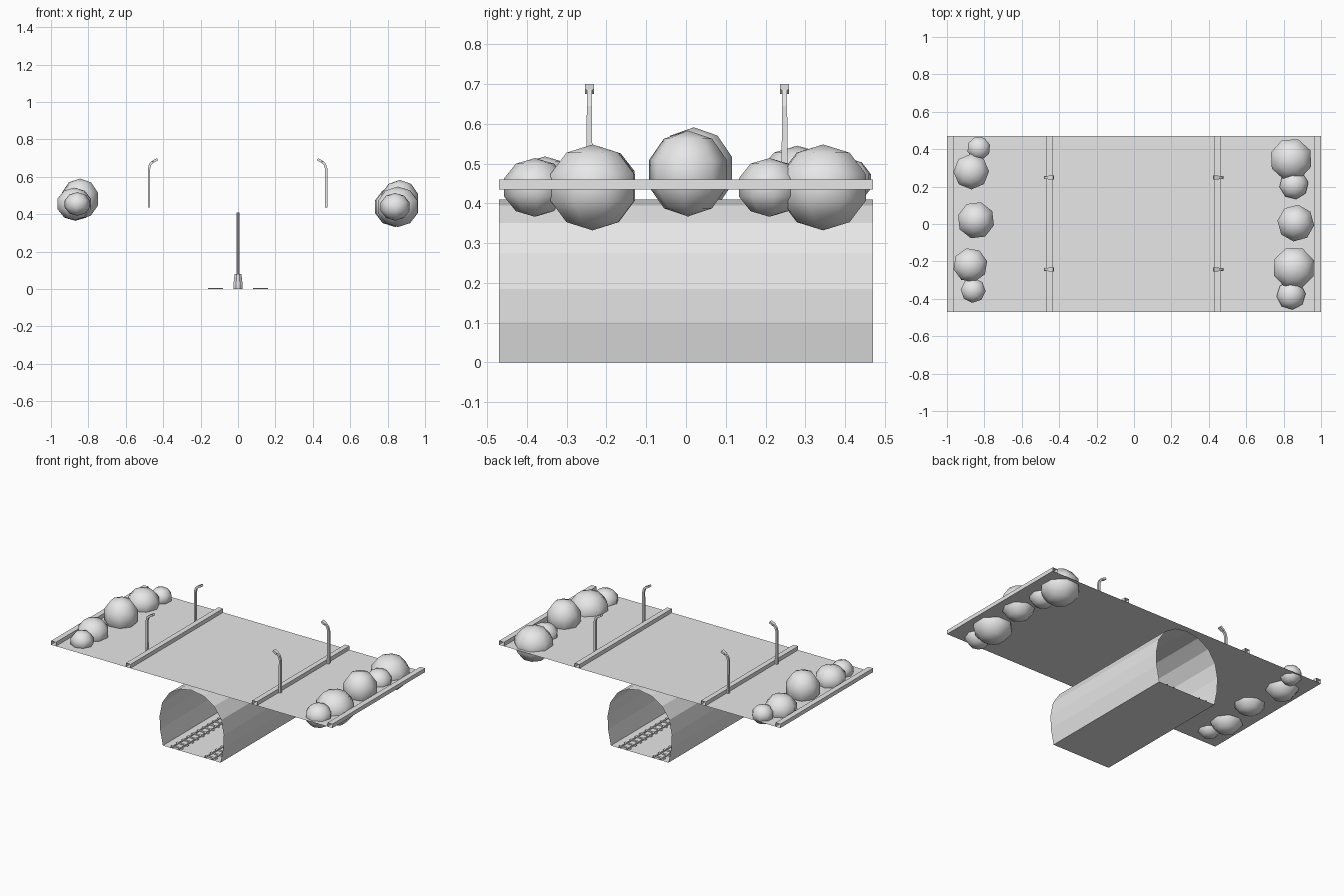
import bpy, bmesh, math
from mathutils import Vector

cube = bpy.data.objects.get("Cube")
if cube:
    bpy.data.objects.remove(cube, do_unlink=True)

grey = bpy.data.materials.new("plain_grey")
grey.use_nodes = True
grey.diffuse_color = (0.8, 0.8, 0.8, 1)
grey.node_tree.nodes["Principled BSDF"].inputs["Base Color"].default_value = (0.8, 0.8, 0.8, 1)

HALF = 0.47      # half length of the crossing along y
DECK = 0.435     # height of the road surface


def finish(name, bm, smooth=False):
    mesh = bpy.data.meshes.new(name)
    bm.to_mesh(mesh)
    bm.free()
    mesh.materials.append(grey)
    for p in mesh.polygons:
        p.use_smooth = smooth
    obj = bpy.data.objects.new(name, mesh)
    bpy.context.collection.objects.link(obj)
    return obj


def extrude_y(name, profile, closed=False):
    """Sheet swept along y from an (x, z) profile, with open ends."""
    bm = bmesh.new()
    rows = [[bm.verts.new((x, y, z)) for x, z in profile] for y in (-HALF, HALF)]
    n = len(profile)
    for i in range(n if closed else n - 1):
        j = (i + 1) % n
        bm.faces.new((rows[0][i], rows[0][j], rows[1][j], rows[1][i]))
    return finish(name, bm)


def strip(name, x0, x1, z0, z1):
    return extrude_y(name, [(x1, z0), (x1, z1), (x0, z1), (x0, z0)])


def loft(name, rings):
    """Capped solid through a list of point rings."""
    bm = bmesh.new()
    loops = [[bm.verts.new(p) for p in ring] for ring in rings]
    for a, b in zip(loops, loops[1:]):
        for i in range(len(a)):
            j = (i + 1) % len(a)
            bm.faces.new((a[i], a[j], b[j], b[i]))
    bm.faces.new(loops[0])
    bm.faces.new(loops[-1])
    bmesh.ops.recalc_face_normals(bm, faces=bm.faces)
    return finish(name, bm)


# Road deck: a thin sheet
extrude_y("road_deck", [(1, DECK), (-1, DECK)])

# Kerbs along the outer edges and beside the lanes
for name, x0, x1 in (("right_edge_kerb", -1, -0.965), ("right_lane_kerb", -0.468, -0.435),
                     ("left_lane_kerb", 0.43, 0.463), ("left_edge_kerb", 0.965, 1)):
    strip(name, x0, x1, DECK, 0.46)

# Tunnel with flat floor and faceted vault
side = [(0.205, 0), (0.225, 0.1), (0.228, 0.185), (0.21, 0.275), (0.16, 0.35), (0.085, 0.395)]
vault = side + [(0, 0.41)] + [(-x, z) for x, z in reversed(side)]
extrude_y("tunnel", vault, closed=True)

# Two railway tracks
for sx, label in ((-1, "right"), (1, "left")):
    for off in (0.095, 0.145):
        strip(label + "_rail", sx * off - 0.004, sx * off + 0.004, 0.001, 0.007)
    bm = bmesh.new()
    count = 18
    for i in range(count):
        y = -HALF + (i + 0.5) * 2 * HALF / count
        cubes = bmesh.ops.create_cube(bm, size=1)["verts"]
        bmesh.ops.scale(bm, vec=(0.08, 0.014, 0.004), verts=cubes)
        bmesh.ops.translate(bm, vec=(sx * 0.12, y, 0.0025), verts=cubes)
    finish(label + "_sleepers", bm)


# Central support column with a tapered foot
def circle(r, z, n=8):
    return [(r * math.cos(2 * math.pi * (i + 0.5) / n),
             r * math.sin(2 * math.pi * (i + 0.5) / n), z) for i in range(n)]


loft("support_column", [circle(0.027, 0), circle(0.027, 0.02), circle(0.02, 0.08),
                        circle(0.009, 0.08), circle(0.009, 0.41)])


# Street lamps, bent toward the middle of the road
def lamp(name, x, y, inward):
    path = [(0, DECK), (0, 0.645), (0.007, 0.668), (0.02, 0.68), (0.022, 0.681), (0.046, 0.694)]
    sizes = [0.008, 0.0065, 0.0065, 0.0065, 0.011, 0.011]
    rings = []
    for i, (px, pz) in enumerate(path):
        a, b = path[max(i - 1, 0)], path[min(i + 1, len(path) - 1)]
        d = Vector((b[0] - a[0], b[1] - a[1])).normalized()
        r = sizes[i]
        t = min(r, 0.0065)
        rings.append([(x + inward * (px + s * t * d.y), y + w * r, pz - s * t * d.x)
                      for s, w in ((-1, -1), (1, -1), (1, 1), (-1, 1))])
    loft(name, rings)


for y, end in ((-0.243, "front"), (0.248, "back")):
    lamp(end + "_right_lamp", -0.476, y, 1)
    lamp(end + "_left_lamp", 0.471, y, -1)

# Round bushes along both outer edges: x, y, z, radius
bushes = [(-0.83, 0.405, 0.455, 0.066), (-0.87, 0.28, 0.455, 0.1), (-0.845, 0.02, 0.482, 0.105),
          (-0.875, -0.22, 0.455, 0.097), (-0.86, -0.355, 0.455, 0.07),
          (0.84, 0.345, 0.44, 0.12), (0.855, 0.21, 0.44, 0.082), (0.865, 0.005, 0.475, 0.104),
          (0.855, -0.235, 0.44, 0.12), (0.84, -0.38, 0.44, 0.082)]
for i, (x, y, z, r) in enumerate(bushes):
    bm = bmesh.new()
    bmesh.ops.create_uvsphere(bm, u_segments=8, v_segments=5, radius=r)
    bush = finish("bush", bm, smooth=True)
    bush.location = (x, y, z)
    bush.scale.z = 0.9 if z < 0.46 else 1.04
    bush.rotation_euler.z = 0.3 + 0.5 * i
